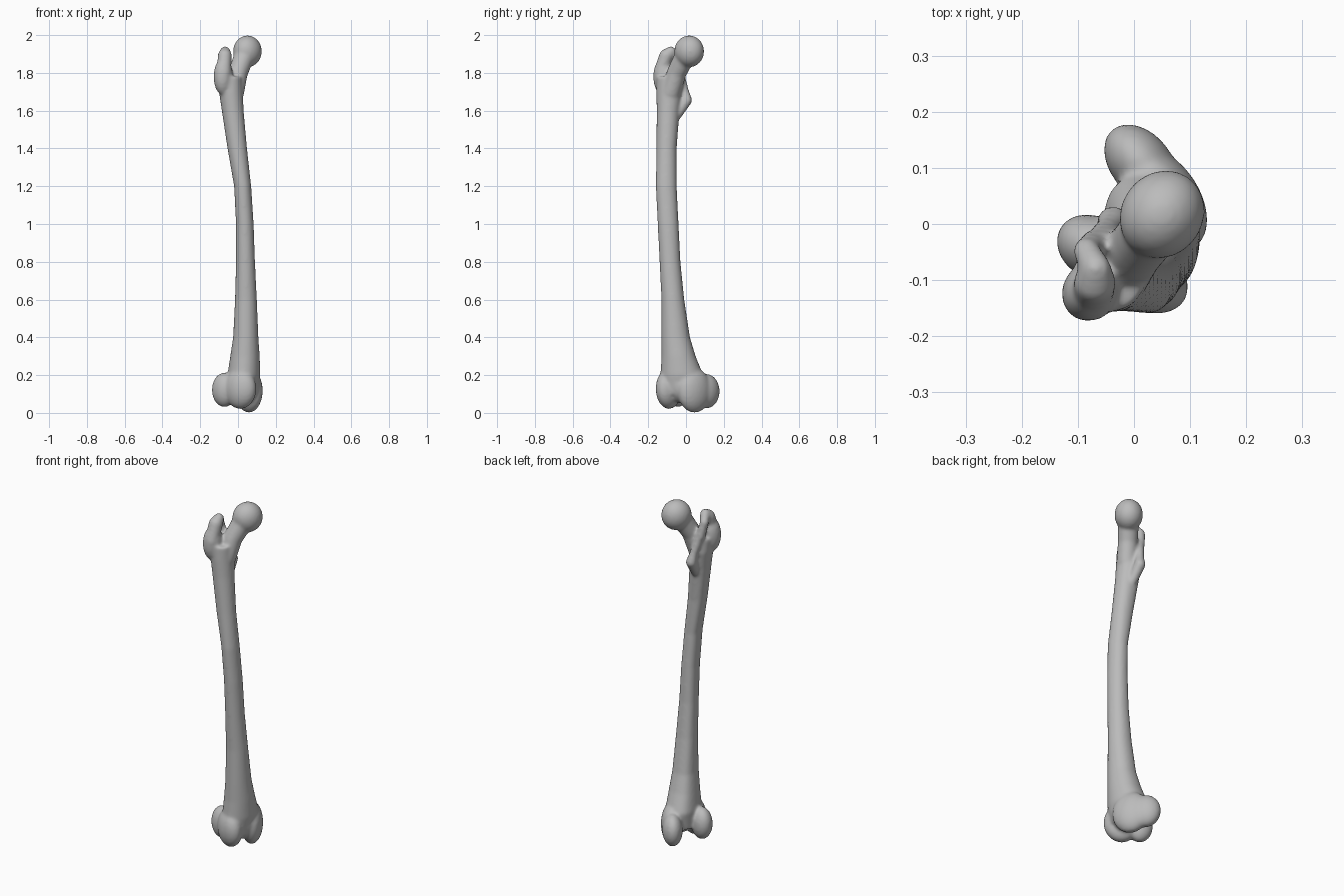
import bpy, bmesh, math
from mathutils import Matrix, Vector

old = bpy.data.objects.get("Cube")
if old:
    bpy.data.objects.remove(old, do_unlink=True)

bone = bpy.data.materials.new("bone grey")
bone.use_nodes = True
colour = (0.5, 0.5, 0.5, 1)
bone.diffuse_color = colour
bone.node_tree.nodes["Principled BSDF"].inputs["Base Color"].default_value = colour

bm = bmesh.new()


def lump(centre, radii, yaw=0, tilt=0):
    """Ellipsoid whose long axis is turned by yaw and raised by tilt."""
    m = (Matrix.Translation(centre) @ Matrix.Rotation(math.radians(yaw), 4, "Z")
         @ Matrix.Rotation(math.radians(-tilt), 4, "Y") @ Matrix.Diagonal((*radii, 1)))
    bmesh.ops.create_icosphere(bm, subdivisions=3, radius=1, matrix=m)


def limb(*knots, steps=8):
    """Tapering chain of balls through (x, y, z, radius) knots."""
    for a, b in zip(knots, knots[1:]):
        a, b = Vector(a), Vector(b)
        for i in range(steps + 1):
            p = a.lerp(b, i / steps)
            lump(p[:3], (p[3],) * 3)


def loft(sections, back, sides=40):
    """Closed tube through (z, x0, x1, y0, y1) sections with a ridge at the back."""
    rings = []
    for z, x0, x1, y0, y1 in sections:
        ring = []
        for i in range(sides):
            a = math.tau * i / sides
            r = 1 + 0.12 * max(0, math.cos(a - back)) ** 8
            ring.append(bm.verts.new(((x0 + x1) / 2 + (x1 - x0) / 2 * r * math.cos(a),
                                      (y0 + y1) / 2 + (y1 - y0) / 2 * r * math.sin(a), z)))
        rings.append(ring)
    for low, high in zip(rings, rings[1:]):
        for i in range(sides):
            j = (i + 1) % sides
            bm.faces.new((low[i], low[j], high[j], high[i]))
    bm.faces.new(rings[0][::-1])
    bm.faces.new(rings[-1])


# Shaft
loft([(0.10, -0.05, 0.10, -0.13, 0.07), (0.20, -0.055, 0.118, -0.135, 0.09),
      (0.30, -0.04, 0.115, -0.13, 0.05), (0.40, -0.025, 0.108, -0.13, 0.02),
      (0.60, -0.015, 0.10, -0.13, -0.01), (0.80, -0.01, 0.09, -0.14, -0.03),
      (1.00, -0.01, 0.083, -0.15, -0.04), (1.20, -0.02, 0.07, -0.16, -0.05),
      (1.40, -0.055, 0.048, -0.157, -0.05), (1.60, -0.085, 0.03, -0.155, -0.035),
      (1.70, -0.10, 0.025, -0.157, -0.02), (1.78, -0.105, 0.02, -0.155, -0.03)],
     math.radians(135))

# Head and neck
lump((0.05, 0.017, 1.914), (0.082, 0.074, 0.085), 55)
limb((0.03, -0.01, 1.88, 0.055), (0.0, -0.05, 1.80, 0.052), (-0.02, -0.08, 1.70, 0.054))

# Greater trochanter with its curled crest
lump((-0.078, -0.12, 1.78), (0.055, 0.05, 0.10), 60)
limb((-0.075, -0.135, 1.80, 0.038), (-0.07, -0.105, 1.89, 0.038),
     (-0.068, -0.08, 1.913, 0.028), (-0.085, -0.048, 1.88, 0.024),
     (-0.07, -0.035, 1.80, 0.026))

# Lesser trochanter and the crest leading to it
limb((-0.065, -0.035, 1.80, 0.026), (-0.045, -0.005, 1.70, 0.022),
     (-0.037, 0.003, 1.655, 0.03), (-0.03, -0.045, 1.58, 0.026))

# Condyles, each a rear knuckle and a front ridge
lump((-0.072, -0.042, 0.122), (0.07, 0.056, 0.092), 150)
lump((0.012, -0.09, 0.128), (0.092, 0.062, 0.108), 150)
lump((0.012, 0.108, 0.115), (0.08, 0.055, 0.092), 130)
lump((0.058, 0.045, 0.118), (0.10, 0.06, 0.118), 122)

# Bridge under the groove between the condyles
lump((0.04, -0.025, 0.15), (0.075, 0.07, 0.10), 150)

mesh = bpy.data.meshes.new("thigh_bone")
bm.to_mesh(mesh)
bm.free()
obj = bpy.data.objects.new("thigh_bone", mesh)
bpy.context.collection.objects.link(obj)
mesh.materials.append(bone)

# Fuse all lumps into one skin and soften the joins
fuse = obj.modifiers.new("fuse", "REMESH")
fuse.mode = "VOXEL"
fuse.voxel_size = 0.007
fuse.use_smooth_shade = True
soft = obj.modifiers.new("soften", "SMOOTH")
soft.factor = 0.5
soft.iterations = 14
